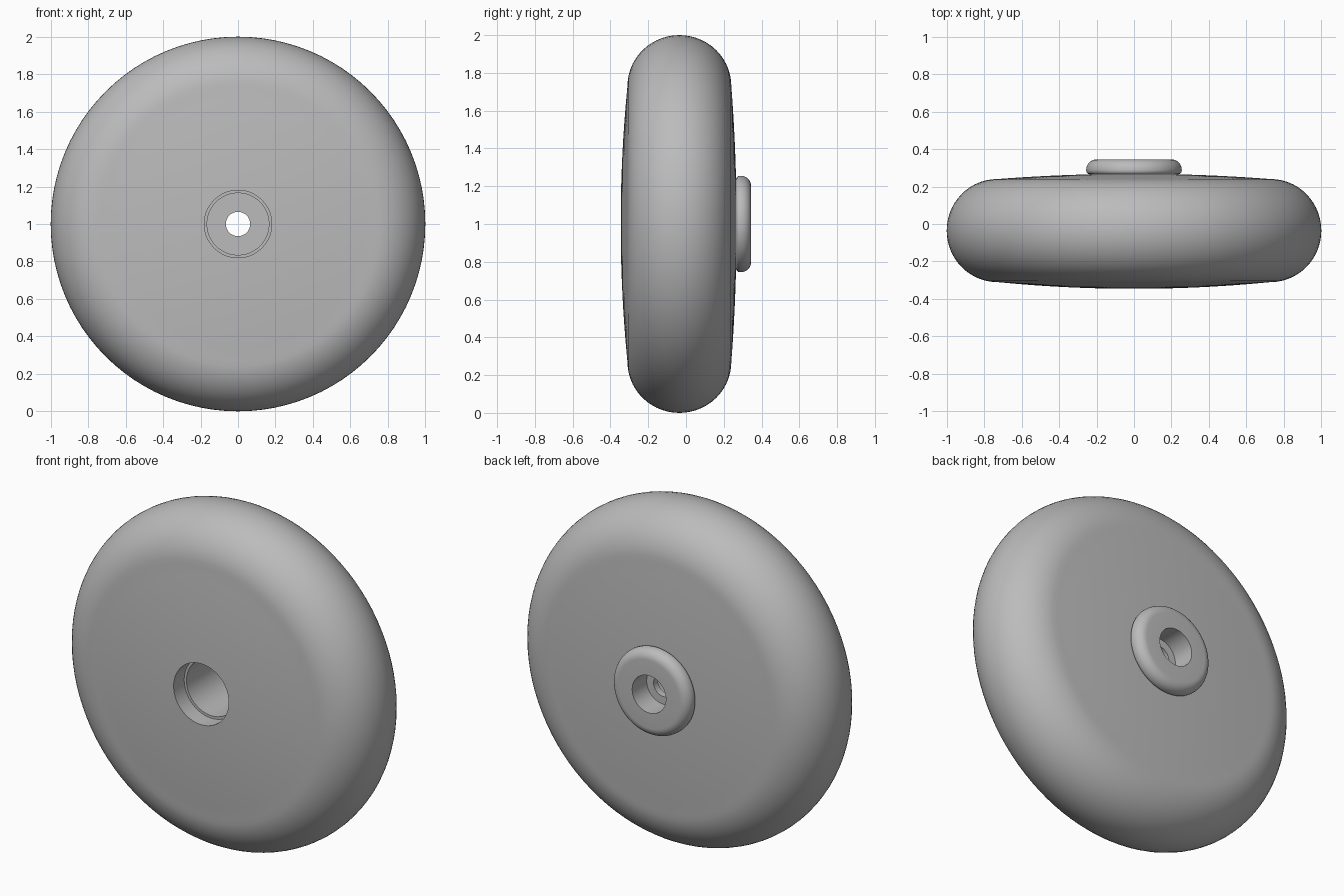
import bpy, bmesh, math

cube = bpy.data.objects.get("Cube")
if cube:
    bpy.data.objects.remove(cube)

AXLE_Z = 1.0
SEGMENTS = 96

grey = bpy.data.materials.new("plain_grey")
grey.use_nodes = True
colour = (0.5, 0.5, 0.5, 1)
grey.diffuse_color = colour
grey.node_tree.nodes["Principled BSDF"].inputs["Base Color"].default_value = colour


def arc(r, y, rad_r, rad_y, start, end, steps):
    """Elliptical arc of (radius, y) points, angles in degrees."""
    angles = [math.radians(start + (end - start) * i / steps) for i in range(steps + 1)]
    return [(r + rad_r * math.cos(a), y + rad_y * math.sin(a)) for a in angles]


def lathe(name, profile):
    """Turn a closed (radius, y) profile around the axle."""
    bm = bmesh.new()
    rings = []
    for i in range(SEGMENTS):
        a = math.tau * i / SEGMENTS
        rings.append([bm.verts.new((r * math.cos(a), y, AXLE_Z + r * math.sin(a)))
                      for r, y in profile])
    n = len(profile)
    for i in range(SEGMENTS):
        a, b = rings[i], rings[(i + 1) % SEGMENTS]
        for j in range(n):
            k = (j + 1) % n
            bm.faces.new((a[j], a[k], b[k], b[j]))
    bmesh.ops.recalc_face_normals(bm, faces=bm.faces)
    mesh = bpy.data.meshes.new(name)
    bm.to_mesh(mesh)
    bm.free()
    mesh.materials.append(grey)
    obj = bpy.data.objects.new(name, mesh)
    bpy.context.collection.objects.link(obj)
    bpy.ops.object.select_all(action="DESELECT")
    obj.select_set(True)
    bpy.context.view_layer.objects.active = obj
    bpy.ops.object.shade_smooth_by_angle(angle=math.radians(30))


# Wheel: gently domed sides, rounded tread, stepped bore
EDGE, MID, HALF = 0.73, -0.035, 0.275


def dome(r, rise):
    return rise * (1 - (r / EDGE) ** 2)


radii = [0.18 + (EDGE - 0.18) * i / 8 for i in range(8)]
front = [(r, MID - HALF - dome(r, 0.036)) for r in radii]
tread = arc(EDGE, MID, 1 - EDGE, HALF, -90, 90, 28)
back = [(r, MID + HALF + dome(r, 0.028)) for r in reversed(radii)]
bore = [(0.165, 0.265), (0.165, -0.245), (0.18, -0.245)]
lathe("wheel", front + tread + back + bore)

# Hub: rounded collar at the back, with a recessed washer around the axle hole
hub = [(0.065, 0.17), (0.065, 0.21), (0.11, 0.21), (0.11, 0.345)]
hub += arc(0.2, 0.29, 0.055, 0.055, 90, 0, 8)
hub += arc(0.235, 0.285, 0.02, 0.02, 0, -90, 4)
hub += [(0.168, 0.262), (0.168, 0.17)]
lathe("hub", hub)
